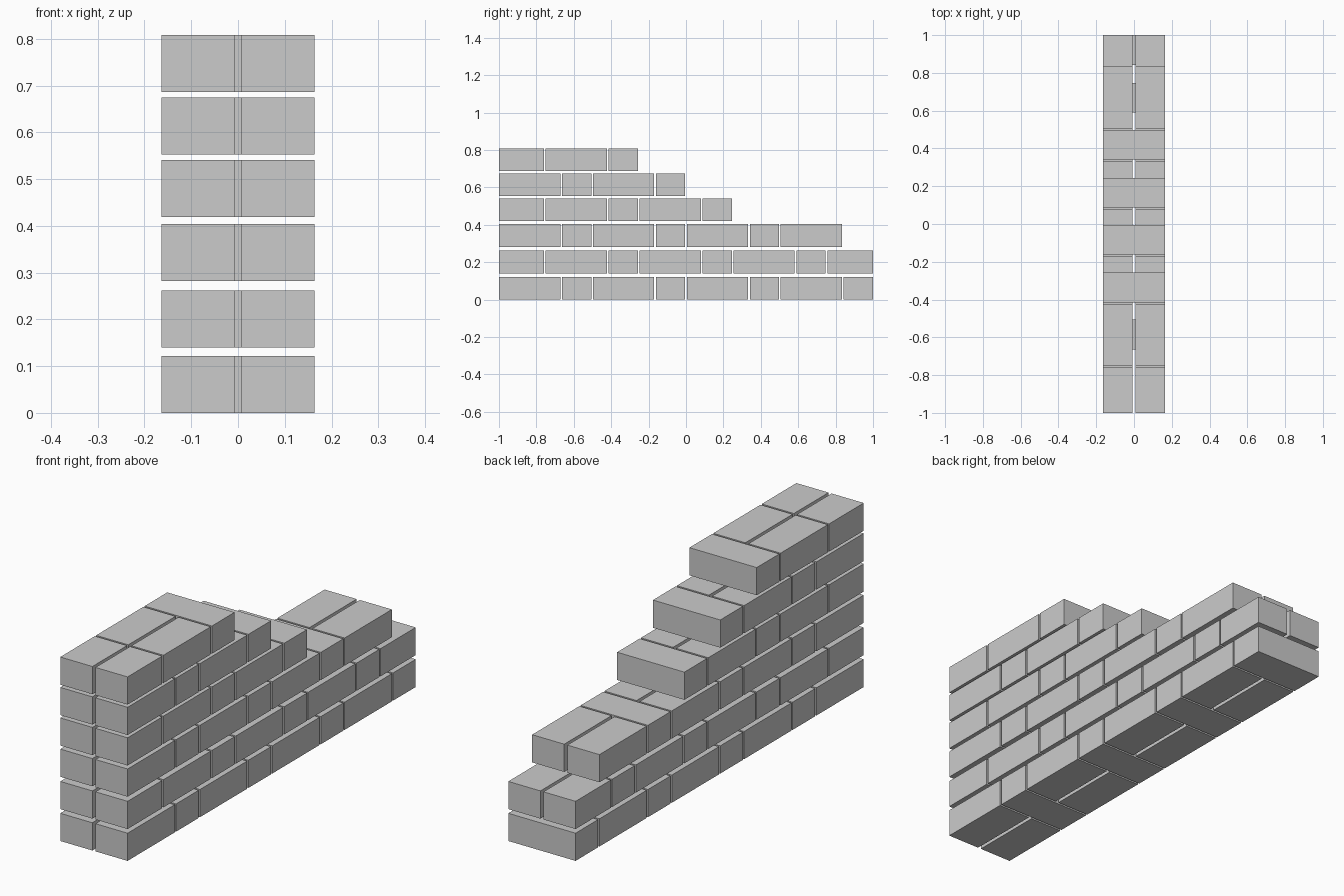
import bpy, bmesh
from mathutils import Matrix, Vector

if "Cube" in bpy.data.objects:
    bpy.data.objects.remove(bpy.data.objects["Cube"])

HALF_W = 0.1635      # half wall thickness
SLOT = 0.0075        # half gap between paired bricks
LONG, SHORT, CLOSER = 0.328, 0.157, 0.2405
GAP = (2 - 4 * (LONG + SHORT)) / 7
HEIGHT = 0.1217


def add_box(bm, x0, x1, y0, y1, z0, z1):
    size = Vector((x1 - x0, y1 - y0, z1 - z0))
    mid = Vector((x0 + x1, y0 + y1, z0 + z1)) / 2
    bmesh.ops.create_cube(bm, size=1, matrix=Matrix.Translation(mid) @ Matrix.Diagonal(size).to_4x4())


def course(name, z, pattern):
    """Lay bricks along +y: S = pair of stretchers, H = header across, C = pair of cut bricks, E = end pair."""
    bm = bmesh.new()
    y = -1.0
    for kind in pattern:
        y1 = 1.0 if kind == "E" else y + {"S": LONG, "H": SHORT, "C": CLOSER}[kind]
        if kind == "H":
            add_box(bm, -HALF_W, HALF_W, y, y1, z, z + HEIGHT)
        else:
            add_box(bm, -HALF_W, -SLOT, y, y1, z, z + HEIGHT)
            add_box(bm, SLOT, HALF_W, y, y1, z, z + HEIGHT)
        y = y1 + GAP
    mesh = bpy.data.meshes.new(name)
    bm.to_mesh(mesh)
    bm.free()
    bpy.context.collection.objects.link(bpy.data.objects.new(name, mesh))


# Alternating courses, stepped back towards the top
courses = [
    (0.0, "SHSHSHSH"),
    (0.140, "CSHSHSHE"),
    (0.282, "SHSHSHS"),
    (0.419, "CSHSH"),
    (0.553, "SHSH"),
    (0.6865, "CSH"),
]
for i, (z, pattern) in enumerate(courses, 1):
    course(f"brick_course_{i}", z, pattern)
